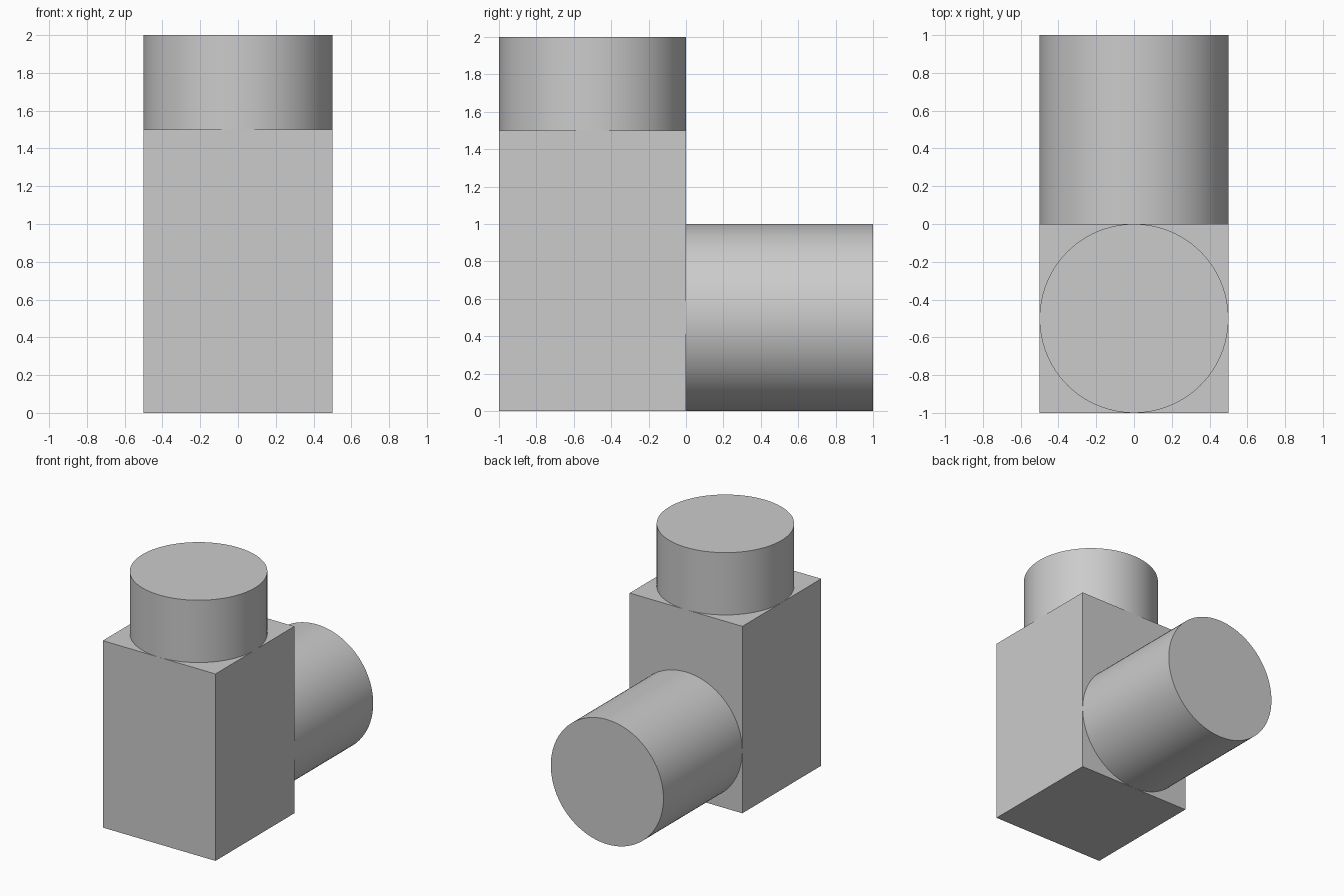
import bpy
import math

cube = bpy.data.objects.get("Cube")
if cube:
    bpy.data.objects.remove(cube, do_unlink=True)

# Single plain grey
grey = bpy.data.materials.new("plain_grey")
grey.use_nodes = True
colour = (0.6, 0.6, 0.6, 1)
grey.diffuse_color = colour
grey.node_tree.nodes["Principled BSDF"].inputs["Base Color"].default_value = colour


def finish(name):
    obj = bpy.context.object
    obj.name = name
    obj.data.materials.append(grey)
    return obj


def cylinder(name, location, depth, rotation=(0, 0, 0)):
    bpy.ops.mesh.primitive_cylinder_add(
        vertices=96, radius=0.5, depth=depth, location=location, rotation=rotation)
    finish(name)
    bpy.ops.object.shade_smooth_by_angle(angle=math.radians(30))


# Upright square block
bpy.ops.mesh.primitive_cube_add(size=1, location=(0, -0.5, 0.75))
block = finish("main_block")
block.scale = (1, 1, 1.5)
bpy.ops.object.transform_apply(location=False, rotation=False, scale=True)

# Round boss on top and round arm at the back
cylinder("top_boss", (0, -0.5, 1.75), 0.5)
cylinder("back_arm", (0, 0.5, 0.5), 1, (math.pi / 2, 0, 0))
